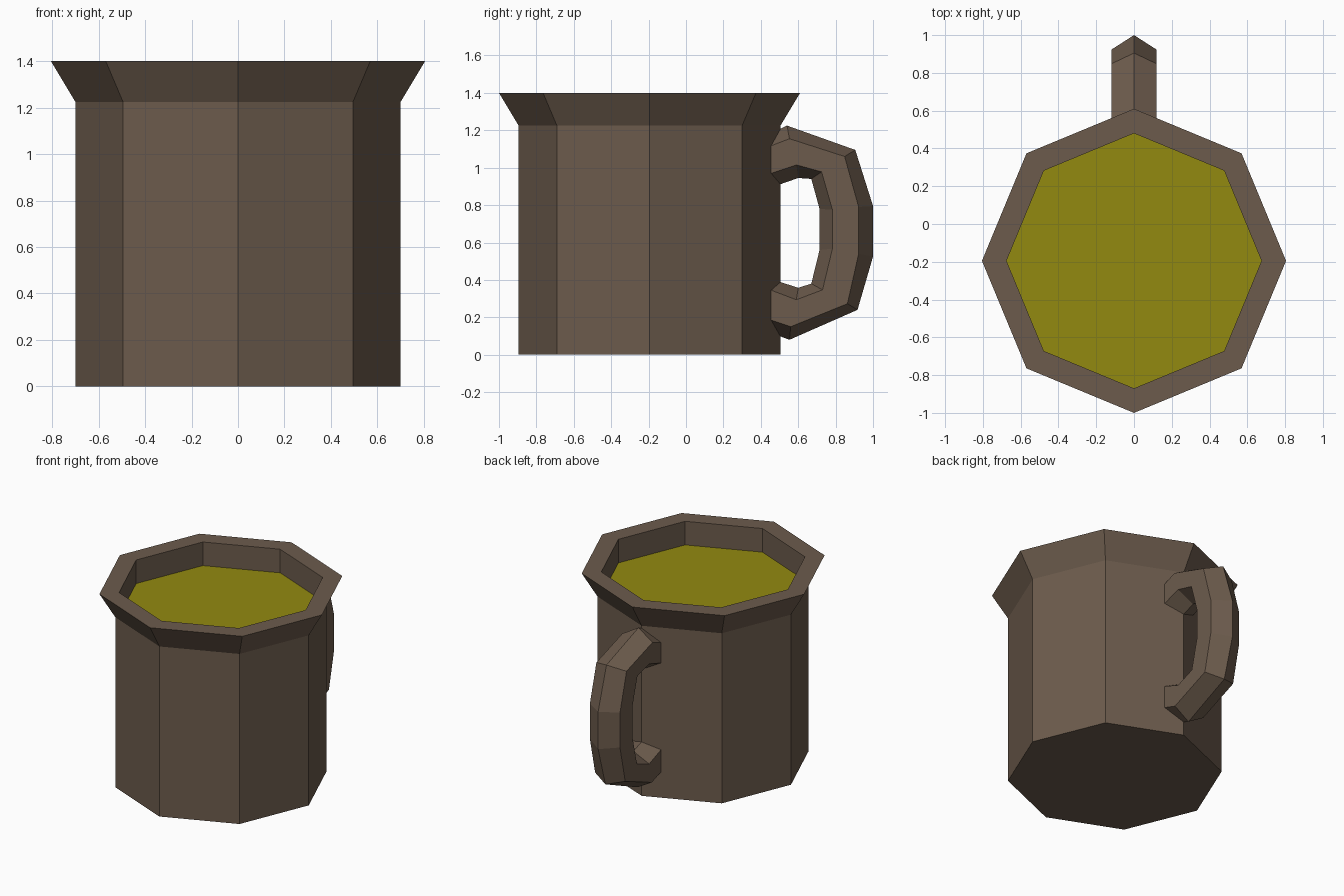
import bpy, bmesh
from math import cos, sin, pi

if "Cube" in bpy.data.objects:
    bpy.data.objects.remove(bpy.data.objects["Cube"])

CY = -0.195   # y of the mug axis
SIDES = 8


def material(name, color):
    m = bpy.data.materials.new(name)
    m.diffuse_color = (*color, 1)
    m.use_nodes = True
    m.node_tree.nodes["Principled BSDF"].inputs["Base Color"].default_value = m.diffuse_color
    return m


def finish(name, bm, mat):
    bmesh.ops.recalc_face_normals(bm, faces=bm.faces)
    mesh = bpy.data.meshes.new(name)
    bm.to_mesh(mesh)
    bm.free()
    mesh.materials.append(mat)
    obj = bpy.data.objects.new(name, mesh)
    bpy.context.collection.objects.link(obj)
    return obj


def loft(bm, rings):
    """Join consecutive closed rings of points with quads."""
    loops = [[bm.verts.new(p) for p in ring] for ring in rings]
    n = len(loops[0])
    for a, b in zip(loops, loops[1:]):
        for i in range(n):
            j = (i + 1) % n
            bm.faces.new((a[i], a[j], b[j], b[i]))
    return loops


def octagon(r, z):
    return [(r * cos(2 * pi * i / SIDES), CY + r * sin(2 * pi * i / SIDES), z)
            for i in range(SIDES)]


clay = material("brown_clay", (0.15, 0.105, 0.073))
drink_mat = material("drink", (0.29, 0.255, 0.005))

# Mug body: straight wall, flared rim, inner wall down to the drink, closed base
bm = bmesh.new()
profile = [(0.70, 0), (0.70, 1.225), (0.805, 1.40), (0.675, 1.40), (0.675, 1.225)]
loops = loft(bm, [octagon(r, z) for r, z in profile])
bm.faces.new(loops[0])
finish("mug_body", bm, clay)

# Drink surface
bm = bmesh.new()
bm.faces.new([bm.verts.new(p) for p in octagon(0.675, 1.23)])
drink = finish("drink_surface", bm, drink_mat)
if drink.data.polygons[0].normal.z < 0:
    drink.data.flip_normals()

# Handle: six-sided section; each station gives (y, z) of
# outer ridge, outer side edge, inner side edge, inner ridge
stations = [
    ((0.50, 1.205), (0.45, 1.115), (0.45, 0.968), (0.50, 0.91)),
    ((0.54, 1.225), (0.553, 1.155), (0.59, 1.015), (0.60, 0.945)),
    ((0.905, 1.095), (0.848, 1.06), (0.725, 0.978), (0.67, 0.94)),
    ((1.0, 0.795), (0.923, 0.79), (0.783, 0.775), (0.714, 0.78)),
    ((1.0, 0.525), (0.923, 0.54), (0.783, 0.567), (0.714, 0.56)),
    ((0.917, 0.24), (0.863, 0.273), (0.73, 0.347), (0.67, 0.38)),
    ((0.553, 0.08), (0.56, 0.15), (0.59, 0.294), (0.60, 0.358)),
    ((0.50, 0.10), (0.45, 0.187), (0.45, 0.347), (0.50, 0.39)),
]
W = 0.12
bm = bmesh.new()
loft(bm, [[(0, *o), (W, *a), (W, *b), (0, *i), (-W, *b), (-W, *a)]
          for o, a, b, i in stations])
finish("handle", bm, clay)
